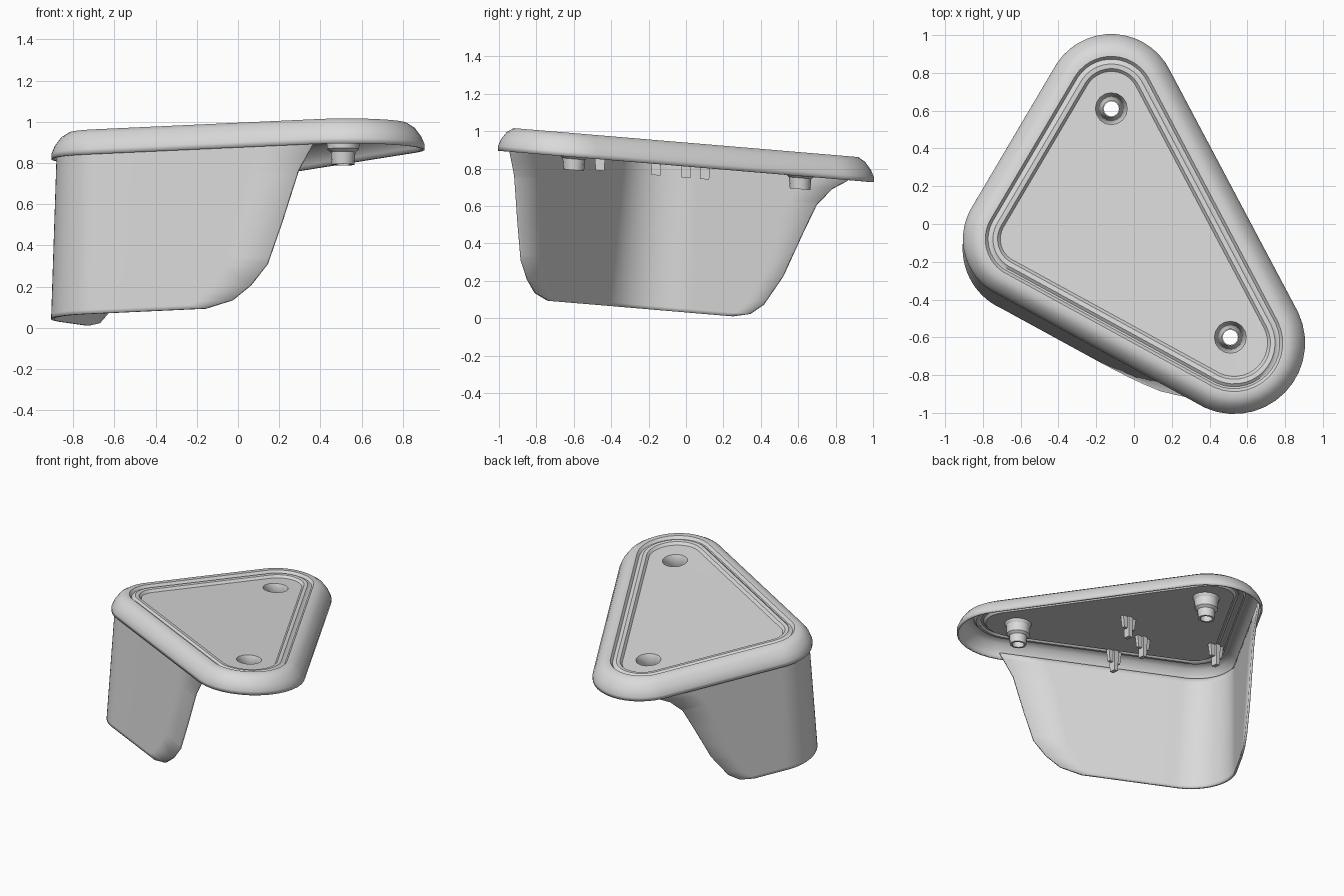
import bpy, bmesh, math
from mathutils import Vector

cube = bpy.data.objects.get("Cube")
if cube:
    bpy.data.objects.remove(cube)

grey = bpy.data.materials.new("light grey")
grey.use_nodes = True
grey.diffuse_color = (0.7, 0.7, 0.7, 1)
grey.node_tree.nodes["Principled BSDF"].inputs["Base Color"].default_value = (0.7, 0.7, 0.7, 1)

# Corner circles of the rounded triangle, anticlockwise: back, side, front
CORNERS = [(Vector((-0.12, 0.66)), 0.34), (Vector((-0.58, -0.08)), 0.32), (Vector((0.53, -0.63)), 0.37)]
HOLES = [(-0.12, 0.61), (0.51, -0.60)]
CLIPS = [(0.05, 0.0), (-0.21, -0.16), (-0.21, -0.46), (-0.63, 0.1)]


def tilt(x, y, h):
    """Height h measured from the sloping top plane."""
    return (x, y, 0.936 - 0.084 * y + h)


def edge_angle(a, b):
    """Direction of the outward normal of the tangent line joining two corner circles."""
    d = b[0] - a[0]
    return math.atan2(d.y, d.x) - math.pi / 2 - math.asin((b[1] - a[1]) / d.length) * -1


def corner_arc(i, steps=14):
    """Points and normals round one corner of the outline."""
    c, r = CORNERS[i]
    a0 = edge_angle(CORNERS[i - 1], CORNERS[i])
    a1 = edge_angle(CORNERS[i], CORNERS[(i + 1) % 3])
    sweep = (a1 - a0) % (2 * math.pi)
    out = []
    for k in range(steps + 1):
        a = a0 + sweep * k / steps
        n = Vector((math.cos(a), math.sin(a)))
        out.append((c + n * r, n))
    return out


def bridge(bm, a, b, closed=True):
    n = len(a)
    for i in range(n if closed else n - 1):
        j = (i + 1) % n
        bm.faces.new((a[i], a[j], b[j], b[i]))


def finish(bm, name, thickness=0, angle=40):
    bmesh.ops.recalc_face_normals(bm, faces=bm.faces[:])
    mesh = bpy.data.meshes.new(name)
    bm.to_mesh(mesh)
    bm.free()
    obj = bpy.data.objects.new(name, mesh)
    bpy.context.collection.objects.link(obj)
    mesh.materials.append(grey)
    if thickness:
        mod = obj.modifiers.new("shell", 'SOLIDIFY')
        mod.thickness = thickness
        mod.offset = 0
    bpy.ops.object.select_all(action='DESELECT')
    obj.select_set(True)
    bpy.context.view_layer.objects.active = obj
    bpy.ops.object.shade_smooth_by_angle(angle=math.radians(angle))
    return obj


def circle(bm, centre, r, h, n=16):
    return [bm.verts.new(tilt(centre[0] + r * math.cos(2 * math.pi * k / n),
                              centre[1] + r * math.sin(2 * math.pi * k / n), h)) for k in range(n)]


# Top plate: rolled rim with grooves, flat middle and two countersunk holes
bm = bmesh.new()
outline = [p for i in range(3) for p in corner_arc(i)]
rim = [(0.0, -0.125), (0.0, -0.1), (0.015, -0.065), (0.045, -0.025), (0.08, -0.003), (0.11, -0.003),
       (0.125, -0.022), (0.14, -0.022), (0.155, -0.01), (0.175, -0.012), (0.19, -0.03)]
rings = [[bm.verts.new(tilt(*(p - n * inset), h)) for p, n in outline] for inset, h in rim]
for a, b in zip(rings, rings[1:]):
    bridge(bm, a, b)
loops = [rings[-1]]
for hole in HOLES:
    mouth = circle(bm, hole, 0.088, -0.03)
    bridge(bm, mouth, circle(bm, hole, 0.05, -0.12))
    loops.append(mouth)
edges = []
for loop in loops:
    for i, v in enumerate(loop):
        e = bm.edges.get((v, loop[i - 1])) or bm.edges.new((v, loop[i - 1]))
        edges.append(e)
bmesh.ops.triangle_fill(bm, edges=edges, use_beauty=True)
finish(bm, "top_plate", 0.012)

# Hanging wall: wraps the side corner, its two ends cut to curved profiles (depth, position)
FRONT_END = [(0.09, 0.37), (0.25, 0.28), (0.5, 0.2), (0.7, 0.13), (0.8, 0.05), (0.87, -0.04), (0.905, -0.17)]
BACK_END = [(0.09, 0.9), (0.13, 0.88), (0.18, 0.8), (0.27, 0.72), (0.43, 0.65), (0.67, 0.55),
            (0.83, 0.45), (0.885, 0.38), (0.905, 0.29)]


def sample(profile, d):
    for (d0, v0), (d1, v1) in zip(profile, profile[1:]):
        if d <= d1 + 1e-6:
            return v0 + (v1 - v0) * (d - d0) / (d1 - d0)
    return profile[-1][1]


arc = corner_arc(1, 20)
back_a, back_n = corner_arc(0)[-1]
front_b, front_n = corner_arc(2)[0]
bm = bmesh.new()
rows = []
for d in sorted({p[0] for p in FRONT_END + BACK_END}):
    t = d / 0.905
    k = (sample(BACK_END, d) - arc[0][0].y) / (back_a.y - arc[0][0].y)
    back = [(arc[0][0].lerp(back_a, k * f), back_n) for f in (1, 0.75, 0.5, 0.25)]
    k = (sample(FRONT_END, d) - arc[-1][0].x) / (front_b.x - arc[-1][0].x)
    front = [(arc[-1][0].lerp(front_b, k * f), front_n) for f in (0.25, 0.5, 0.75, 1)]
    row = []
    for p, n in back + arc + front:
        q = p + n * (-0.03 + 0.05 * t) + Vector((0.02, -0.05)) * t
        row.append(bm.verts.new(tilt(q.x, q.y, -d)))
    rows.append(row)
for a, b in zip(rows, rows[1:]):
    bridge(bm, a, b, closed=False)
finish(bm, "hanging_wall", 0.015)

# Screw bosses under the holes
for side, hole in zip(("back", "front"), HOLES):
    bm = bmesh.new()
    parts = [circle(bm, hole, r, h) for r, h in
             ((0.082, -0.04), (0.078, -0.12), (0.06, -0.135), (0.055, -0.195), (0.04, -0.195), (0.04, -0.11))]
    for a, b in zip(parts, parts[1:]):
        bridge(bm, a, b)
    finish(bm, side + "_screw_boss")

# Small clips under the plate: crossed tapered tabs
for i, (x, y) in enumerate(CLIPS):
    bm = bmesh.new()
    for sx, sy in ((0.055, 0.015), (0.018, 0.03)):
        depth = -0.12 if sx > sy else -0.185
        ring = [[bm.verts.new(tilt(x + u * sx * s, y + v * sy * s, h))
                 for u, v in ((-1, -1), (1, -1), (1, 1), (-1, 1))] for s, h in ((1, -0.03), (0.8, depth))]
        bridge(bm, *ring)
        bm.faces.new(ring[1])
    finish(bm, "clip_%d" % (i + 1), angle=20)
